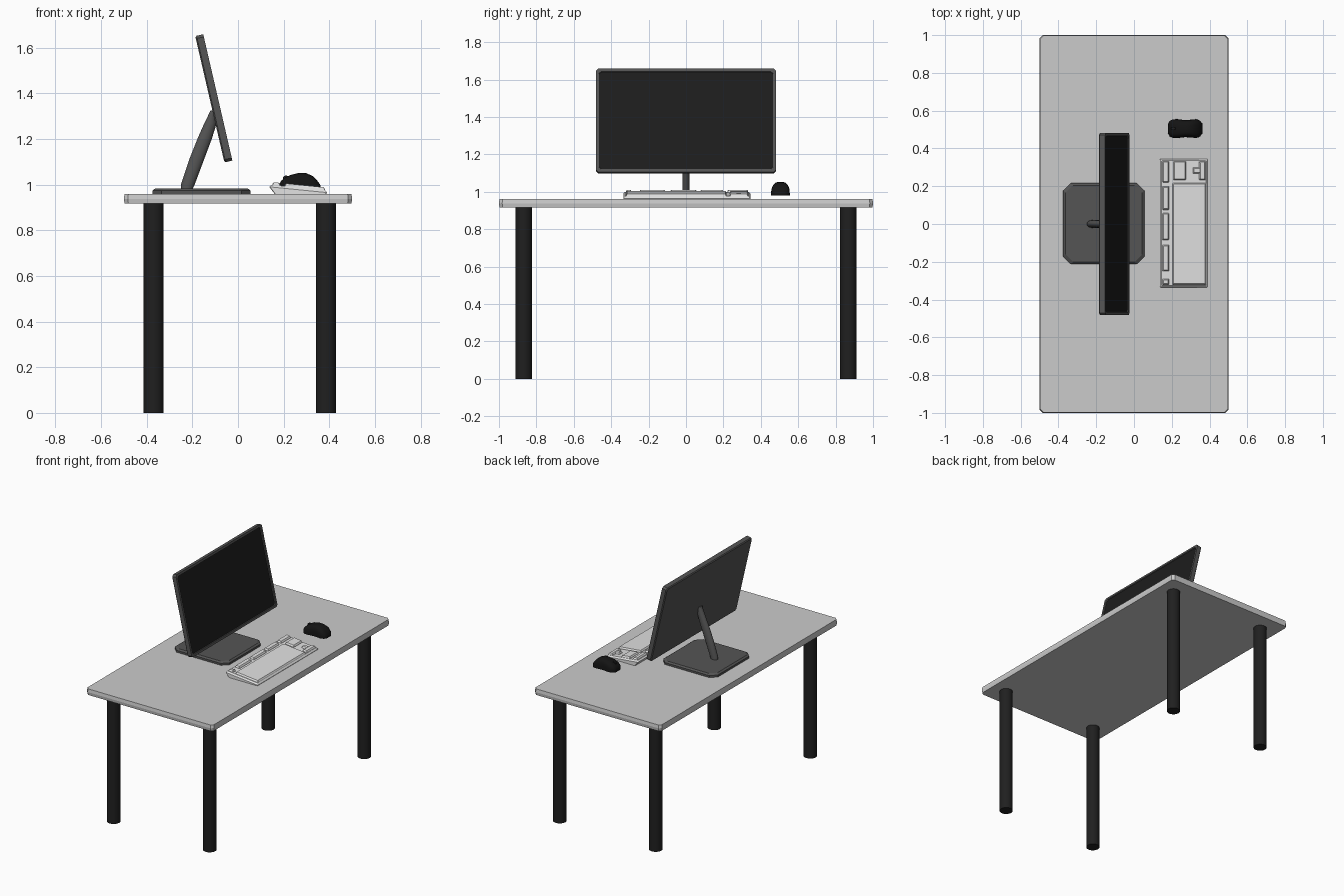
import bpy, bmesh, math

if "Cube" in bpy.data.objects:
    bpy.data.objects.remove(bpy.data.objects["Cube"], do_unlink=True)


def material(name, value):
    m = bpy.data.materials.new(name)
    m.use_nodes = True
    colour = (value, value, value, 1)
    m.diffuse_color = colour
    bsdf = m.node_tree.nodes["Principled BSDF"]
    bsdf.inputs["Base Color"].default_value = colour
    bsdf.inputs["Roughness"].default_value = 0.6
    return m


TABLE = material("light grey", 0.6)
KEYS = material("off white", 0.76)
STAND = material("dark grey", 0.09)
LEG = material("charcoal", 0.014)
SCREEN = material("screen black", 0.012)
MOUSE = material("black", 0.007)


def loft(name, rings, mat, smooth=False, end_mat=None):
    """Skin a list of equal rings and cap both ends."""
    bm = bmesh.new()
    loops = [[bm.verts.new(p) for p in ring] for ring in rings]
    n = len(loops[0])
    for a, b in zip(loops, loops[1:]):
        for i in range(n):
            j = (i + 1) % n
            bm.faces.new((a[i], a[j], b[j], b[i]))
    bm.faces.new(loops[0][::-1])
    end = bm.faces.new(loops[-1])
    if end_mat:
        end.material_index = 1
    bmesh.ops.recalc_face_normals(bm, faces=bm.faces)
    mesh = bpy.data.meshes.new(name)
    bm.to_mesh(mesh)
    bm.free()
    mesh.materials.append(mat)
    if end_mat:
        mesh.materials.append(end_mat)
    ob = bpy.data.objects.new(name, mesh)
    bpy.context.collection.objects.link(ob)
    if smooth:
        bpy.ops.object.select_all(action="DESELECT")
        ob.select_set(True)
        bpy.context.view_layer.objects.active = ob
        bpy.ops.object.shade_smooth_by_angle(angle=math.radians(40))
    return ob


def chamfered(a0, a1, b0, b1, c, inset=0.0):
    """Rectangle outline with cut corners."""
    a0, a1, b0, b1 = a0 + inset, a1 - inset, b0 + inset, b1 - inset
    return [(a0 + c, b0), (a1 - c, b0), (a1, b0 + c), (a1, b1 - c),
            (a1 - c, b1), (a0 + c, b1), (a0, b1 - c), (a0, b0 + c)]


def slab(name, box, c, levels, mat):
    """Stack of outlines; levels are (height, inset)."""
    rings = [[(x, y, z) for x, y in chamfered(*box, c, i)] for z, i in levels]
    return loft(name, rings, mat)


def ellipse(cx, cy, rx, ry, z, n=32):
    return [(cx + rx * math.cos(t), cy + ry * math.sin(t), z)
            for t in (2 * math.pi * k / n for k in range(n))]


# Table
slab("tabletop", (-0.5, 0.5, -1, 1), 0.017,
     [(0.917, 0.003), (0.938, 0), (0.96, 0.003)], TABLE)
for x, xn in ((-0.37, "back"), (0.385, "front")):
    for y, yn in ((-0.868, "right"), (0.868, "left")):
        loft(f"table_leg_{xn}_{yn}",
             [ellipse(x, y, 0.044, 0.044, z) for z in (0, 0.92)], LEG, True)

# Monitor base and leaning arm
slab("monitor_base", (-0.375, 0.055, -0.213, 0.217), 0.04,
     [(0.958, 0), (0.974, 0), (0.983, 0.012)], STAND)
arm = [(-0.25, -0.2, 0.978), (-0.25, -0.19, 1.0), (-0.21, -0.145, 1.12),
       (-0.178, -0.115, 1.2), (-0.147, -0.093, 1.27), (-0.12, -0.1, 1.325)]
loft("monitor_arm", [ellipse((a + b) / 2, 0, (b - a) / 2, 0.02, z, 16)
                     for a, b, z in arm], STAND, True)

# Monitor panel: chamfered case, bezel, recessed screen
panel_levels = [(-0.018, 0.006), (-0.012, 0), (0.018, 0), (0.018, 0.016), (0.012, 0.018)]
rings = [[(d, y, z) for y, z in chamfered(-0.482, 0.482, -0.284, 0.284, 0.012, i)]
         for d, i in panel_levels]
panel = loft("monitor_panel", rings, STAND, end_mat=SCREEN)
panel.location = (-0.106, 0, 1.378)
panel.rotation_euler.y = math.radians(-13)


# Keyboard: wedge body with raised key blocks following its slope
def deck(x):
    return 1.0 - 0.1 * (x - 0.14)


def sloped(box, inset, lift):
    return [(x, y, deck(x) + lift) for x, y in chamfered(*box, 0.003, inset)]


body = (0.137, 0.39, -0.335, 0.344)
foot = [(x, y, 0.96) for x, y in chamfered(0.16, 0.387, -0.335, 0.344, 0.003)]
loft("keyboard_body", [foot, sloped(body, 0, -0.01), sloped(body, 0.009, 0)], KEYS)


def key_block(name, box):
    loft(name, [sloped(box, 0, -0.002), sloped(box, 0.001, 0.004),
                sloped(box, 0.006, 0.012)], KEYS)


for k, (y0, y1) in enumerate([(-0.322, -0.29), (-0.25, -0.11), (-0.085, 0.058),
                              (0.075, 0.2), (0.22, 0.333)]):
    key_block(f"function_keys_{k + 1}", (0.15, 0.186, y0, y1))
key_block("main_keys", (0.204, 0.382, -0.322, 0.217))
key_block("navigation_keys", (0.208, 0.276, 0.233, 0.333))
key_block("arrow_keys_row", (0.345, 0.38, 0.233, 0.333))
key_block("arrow_key_up", (0.312, 0.355, 0.266, 0.3))

# Mouse: humped shell with a slight waist, and a scroll wheel
stations = [(0.18, 0.025, 1.0), (0.188, 0.04, 1.016), (0.205, 0.049, 1.03),
            (0.23, 0.05, 1.042), (0.27, 0.045, 1.052), (0.3, 0.047, 1.05),
            (0.33, 0.05, 1.036), (0.35, 0.042, 1.014), (0.362, 0.025, 0.996)]
MOUSE_Y, MOUSE_Z = 0.505, 0.98


def mouse_ring(x, w, top):
    pts = []
    for k in range(17):
        t = math.pi * k / 16
        c, s = math.cos(t), math.sin(t)
        pts.append((x, MOUSE_Y + w * math.copysign(abs(c) ** 0.6, c),
                    MOUSE_Z + (top - MOUSE_Z) * abs(s) ** 0.6))
    return pts


loft("mouse_shell", [mouse_ring(*s) for s in stations], MOUSE, True)
wheel = loft("mouse_wheel", [ellipse(0, 0, 0.013, 0.013, z, 16)
                             for z in (-0.006, 0.006)], LEG, True)
wheel.location = (0.21, MOUSE_Y, 1.027)
wheel.rotation_euler.x = math.pi / 2
